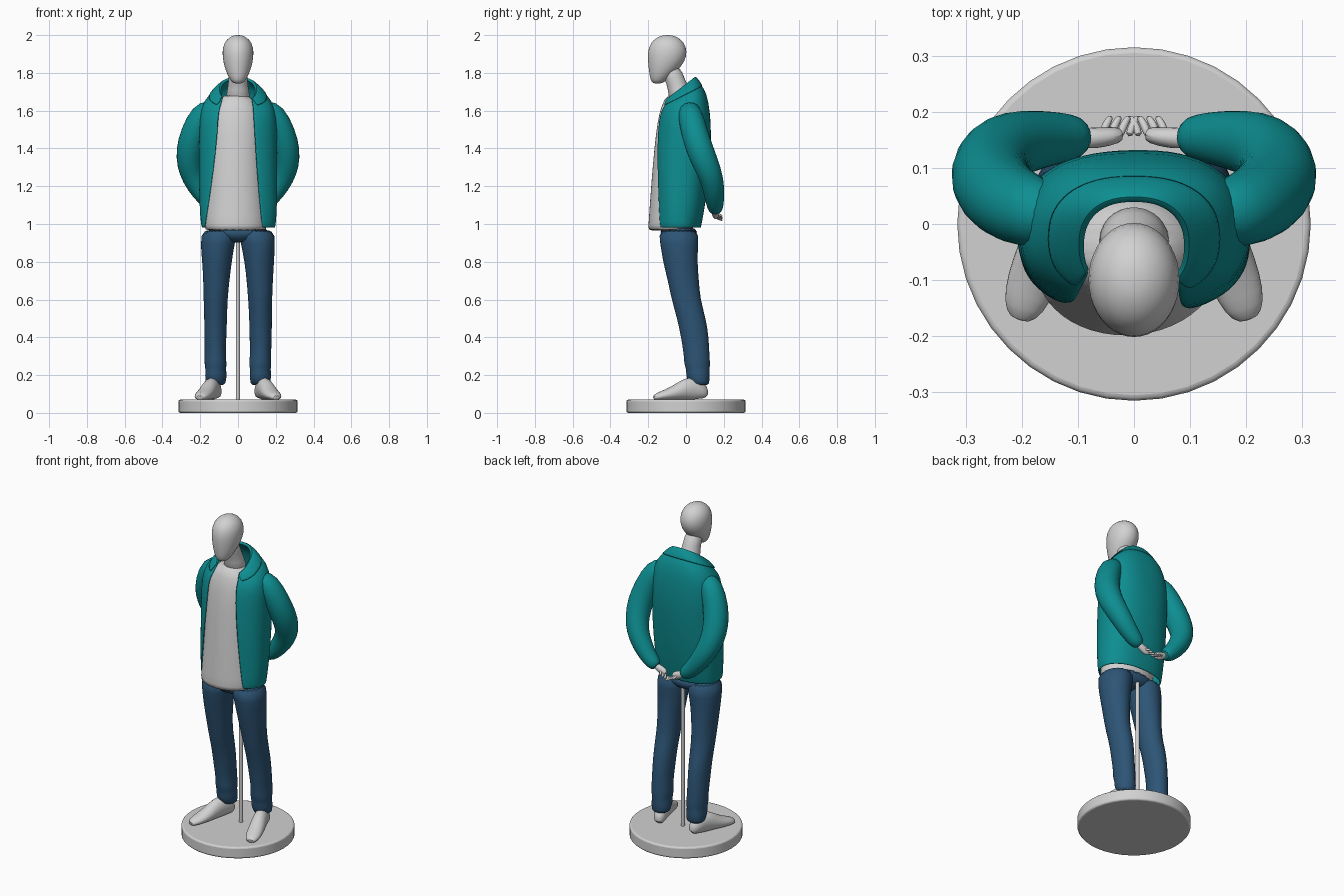
import bpy, bmesh, math
from math import sin, cos, acos, pi
from mathutils import Vector

if "Cube" in bpy.data.objects:
    bpy.data.objects.remove(bpy.data.objects["Cube"])


def material(name, rgb):
    m = bpy.data.materials.new(name)
    m.use_nodes = True
    m.diffuse_color = (*rgb, 1)
    m.node_tree.nodes["Principled BSDF"].inputs["Base Color"].default_value = (*rgb, 1)
    return m


GREY = material("light grey", (0.64, 0.64, 0.64))
TEAL = material("teal cloth", (0.004, 0.27, 0.285))
DENIM = material("blue denim", (0.026, 0.09, 0.18))


def finish(bm, name, mat, subdivide=1, thickness=0):
    bmesh.ops.recalc_face_normals(bm, faces=bm.faces)
    me = bpy.data.meshes.new(name)
    bm.to_mesh(me)
    bm.free()
    ob = bpy.data.objects.new(name, me)
    bpy.context.collection.objects.link(ob)
    me.materials.append(mat)
    if thickness:
        mod = ob.modifiers.new("thickness", "SOLIDIFY")
        mod.thickness, mod.offset = thickness, 0
    if subdivide:
        mod = ob.modifiers.new("smooth", "SUBSURF")
        mod.levels = mod.render_levels = subdivide
    bpy.ops.object.select_all(action="DESELECT")
    ob.select_set(True)
    bpy.context.view_layer.objects.active = ob
    bpy.ops.object.shade_smooth_by_angle(angle=math.radians(50))
    return ob


def skin(name, rings, mat, closed=True, **options):
    """Bridge rings of points; closed rings also get end caps."""
    bm = bmesh.new()
    loops = [[bm.verts.new(p) for p in ring] for ring in rings]
    n = len(loops[0])
    for a, b in zip(loops, loops[1:]):
        for i in range(n if closed else n - 1):
            j = (i + 1) % n
            bm.faces.new((a[i], a[j], b[j], b[i]))
    if closed:
        bm.faces.new(loops[0])
        bm.faces.new(loops[-1])
    return finish(bm, name, mat, **options)


def level_ring(x, y, z, rx, ry, n=20, fold=0):
    ring = []
    for i in range(n):
        a = 2 * pi * i / n
        r = 1 + fold * sin(3 * a + 40 * z)
        ring.append((x + rx * r * cos(a), y + ry * r * sin(a), z))
    return ring


def open_ring(z, cy, rx, ry, xl, xr, tilt, n=30, p=0.85, fold=0.012):
    """Boxy ring around the back, open at the front from xr to xl."""
    def angle(x):
        return acos(math.copysign(abs(x / rx) ** (1 / p), x))
    start, end = -angle(xl), 2 * pi - angle(xr)
    ring = []
    for i in range(n):
        a = start + (end - start) * i / (n - 1)
        c, s = cos(a), sin(a)
        r = 1 + fold * sin(5 * a + 14 * z)
        x = rx * r * math.copysign(abs(c) ** p, c)
        dy = ry * r * math.copysign(abs(s) ** p, s)
        ring.append((x, cy + dy, z + tilt * dy))
    return ring


def tube(name, path, mat, ref=(0, 1, 0), n=14, **options):
    """Rings square to a path of (point, side radius, up radius)."""
    pts = [Vector(p) for p, _, _ in path]
    rings = []
    for k, (_, ra, rb) in enumerate(path):
        t = (pts[min(k + 1, len(pts) - 1)] - pts[max(k - 1, 0)]).normalized()
        side = t.cross(Vector(ref)).normalized()
        up = side.cross(t)
        rings.append([pts[k] + side * ra * cos(2 * pi * i / n) + up * rb * sin(2 * pi * i / n)
                      for i in range(n)])
    return skin(name, rings, mat, **options)


# Stand: bevelled disc and pole
for name, radius, low, high, y, sides in (("base_disc", 0.315, 0, 0.07, 0, 40),
                                          ("support_pole", 0.011, 0.06, 0.95, 0.03, 12)):
    bm = bmesh.new()
    bmesh.ops.create_cone(bm, cap_ends=True, segments=sides, radius1=radius, radius2=radius,
                          depth=high - low)
    bmesh.ops.translate(bm, verts=bm.verts, vec=(0, y, (low + high) / 2))
    part = finish(bm, name, GREY, subdivide=0)
    if name == "base_disc":
        bevel = part.modifiers.new("rounded_rim", "BEVEL")
        bevel.width, bevel.segments = 0.01, 3

# Head and neck
head = [(-0.152, 1.742, 0.02, 0.02), (-0.145, 1.76, 0.042, 0.044), (-0.122, 1.81, 0.066, 0.075),
        (-0.103, 1.86, 0.08, 0.1), (-0.098, 1.915, 0.085, 0.106), (-0.098, 1.96, 0.074, 0.09),
        (-0.098, 1.988, 0.048, 0.058), (-0.098, 2.001, 0.016, 0.02)]
skin("head", [level_ring(0, y, z, rx, ry) for y, z, rx, ry in head], GREY)
neck = [(-0.025, 1.64, 0.075, 0.07), (-0.035, 1.71, 0.056, 0.057),
        (-0.062, 1.77, 0.05, 0.054), (-0.085, 1.84, 0.05, 0.055)]
skin("neck", [level_ring(0, y, z, rx, ry) for y, z, rx, ry in neck], GREY)

# Shirt
shirt = [(-0.08, 0.963, 0.165, 0.121), (-0.08, 0.975, 0.165, 0.121), (-0.07, 1.1, 0.16, 0.122),
         (-0.06, 1.25, 0.153, 0.121), (-0.05, 1.4, 0.15, 0.118), (-0.045, 1.55, 0.148, 0.106),
         (-0.04, 1.63, 0.125, 0.09), (-0.036, 1.69, 0.07, 0.064)]
skin("shirt", [level_ring(-0.013, y, z, rx, ry, 24, 0.008) for y, z, rx, ry in shirt], GREY)

# Open jacket body and folded collar
jacket = [(0.98, -0.04, 0.19, 0.115, 0.127, -0.172, 0), (1.0, -0.04, 0.195, 0.118, 0.125, -0.17, 0),
          (1.1, -0.03, 0.203, 0.13, 0.115, -0.155, 0), (1.3, -0.02, 0.206, 0.141, 0.097, -0.125, 0),
          (1.46, -0.013, 0.203, 0.144, 0.087, -0.11, 0.05),
          (1.57, -0.012, 0.2, 0.138, 0.082, -0.105, 0.15),
          (1.645, -0.015, 0.182, 0.122, 0.08, -0.098, 0.4),
          (1.68, -0.025, 0.13, 0.1, 0.078, -0.09, 0.6), (1.705, -0.04, 0.092, 0.08, 0.07, -0.08, 0.8)]
skin("jacket_body", [open_ring(*row) for row in jacket], TEAL, closed=False, thickness=0.008)
collar = [(1.7, -0.04, 0.09, 0.08, 0.07, -0.08, 0.8), (1.715, -0.038, 0.096, 0.085, 0.075, -0.085, 0.8),
          (1.7, -0.032, 0.122, 0.098, 0.085, -0.093, 0.65),
          (1.672, -0.025, 0.155, 0.112, 0.1, -0.107, 0.5)]
skin("jacket_collar", [open_ring(*row, fold=0) for row in collar], TEAL, closed=False, thickness=0.006)

# Hips
hips = [(-0.035, 0.9, 0.06, 0.06), (-0.037, 0.93, 0.16, 0.095), (-0.04, 0.99, 0.184, 0.108)]
skin("trouser_hips", [level_ring(0, y, z, rx, ry) for y, z, rx, ry in hips], DENIM)

# Paired limbs
leg = [(0.095, -0.04, 0.98, 0.098, 0.112), (0.107, -0.036, 0.9, 0.092, 0.102),
       (0.112, -0.03, 0.8, 0.079, 0.092), (0.115, -0.015, 0.7, 0.07, 0.083),
       (0.118, 0.0, 0.6, 0.064, 0.077), (0.119, 0.03, 0.5, 0.061, 0.077),
       (0.12, 0.046, 0.4, 0.059, 0.074), (0.12, 0.058, 0.3, 0.056, 0.068),
       (0.118, 0.058, 0.26, 0.06, 0.07), (0.118, 0.062, 0.23, 0.054, 0.062),
       (0.118, 0.064, 0.195, 0.059, 0.064), (0.118, 0.068, 0.17, 0.053, 0.056),
       (0.118, 0.074, 0.143, 0.052, 0.05)]
sleeve = [(0.13, 0.01, 1.62, 0.05), (0.19, 0.022, 1.585, 0.068), (0.235, 0.045, 1.48, 0.073),
          (0.258, 0.075, 1.39, 0.074), (0.256, 0.108, 1.31, 0.07), (0.235, 0.135, 1.245, 0.064),
          (0.195, 0.148, 1.175, 0.058), (0.145, 0.153, 1.115, 0.049), (0.115, 0.155, 1.088, 0.043),
          (0.085, 0.155, 1.068, 0.031)]
# Shoe rows: fraction heel to toe, top height, half width
shoe = [(0, 0.1, 0.02), (0.05, 0.15, 0.036), (0.2, 0.195, 0.04), (0.38, 0.188, 0.043),
        (0.55, 0.152, 0.046), (0.75, 0.125, 0.047), (0.92, 0.108, 0.038), (1, 0.09, 0.018)]

for s, side in ((1, "left"), (-1, "right")):
    skin(f"{side}_trouser_leg",
         [level_ring(s * x, y, z, rx, ry, fold=0.02) for x, y, z, rx, ry in leg], DENIM)
    tube(f"{side}_sleeve", [((s * x, y, z), r, r) for x, y, z, r in sleeve], TEAL)

    heel, toe = Vector((s * 0.112, 0.105, 0)), Vector((s * 0.205, -0.172, 0))
    path = []
    for f, top, w in shoe:
        p = heel.lerp(toe, f)
        p.z = (0.066 + top) / 2
        path.append((p, w, (top - 0.066) / 2))
    tube(f"{side}_shoe", path, GREY, ref=(0, 0, 1))

    # Hands clasped behind the back
    palm = [((s * 0.1, 0.153, 1.075), 0.018, 0.02), ((s * 0.07, 0.153, 1.062), 0.022, 0.02),
            ((s * 0.045, 0.156, 1.05), 0.028, 0.018), ((s * 0.02, 0.16, 1.042), 0.02, 0.014)]
    tube(f"{side}_palm", palm, GREY, n=10)
    for k in range(4):
        x, z = 0.058 - 0.016 * k, 1.055 - 0.007 * k
        finger = [((s * x, 0.155, z), 0.008, 0.008), ((s * (x - 0.008), 0.178, z - 0.006), 0.008, 0.008),
                  ((s * (x - 0.018), 0.193, z - 0.016), 0.006, 0.006)]
        tube(f"{side}_finger_{k + 1}", finger, GREY, ref=(0, 0, 1), n=8)
